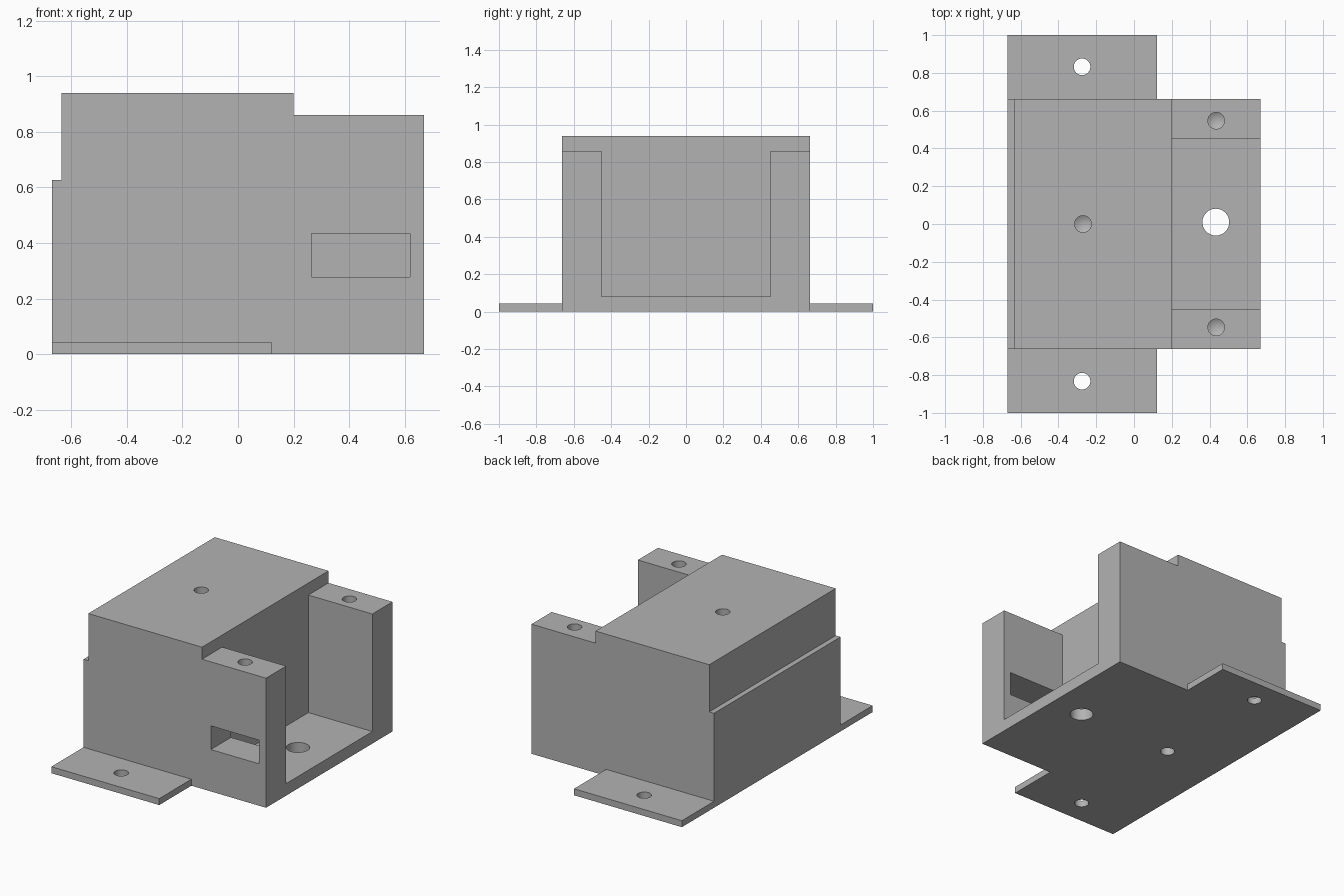
import bpy, bmesh, math
from mathutils import Vector

cube = bpy.data.objects.get("Cube")
if cube:
    bpy.data.objects.remove(cube, do_unlink=True)

grey = bpy.data.materials.new("plain grey")
grey.use_nodes = True
colour = (0.45, 0.45, 0.45, 1)
grey.diffuse_color = colour
grey.node_tree.nodes["Principled BSDF"].inputs["Base Color"].default_value = colour


def finish(name, bm):
    bmesh.ops.recalc_face_normals(bm, faces=bm.faces)
    mesh = bpy.data.meshes.new(name)
    bm.to_mesh(mesh)
    bm.free()
    mesh.materials.append(grey)
    obj = bpy.data.objects.new(name, mesh)
    bpy.context.collection.objects.link(obj)
    return obj


def extrude_profile(name, points, y0, y1):
    """Extrude an (x, z) outline along y."""
    bm = bmesh.new()
    face = bm.faces.new([bm.verts.new((x, y0, z)) for x, z in points])
    out = bmesh.ops.extrude_face_region(bm, geom=[face])
    moved = [v for v in out["geom"] if isinstance(v, bmesh.types.BMVert)]
    bmesh.ops.translate(bm, verts=moved, vec=(0, y1 - y0, 0))
    return finish(name, bm)


def box(name, x0, x1, y0, y1, z0, z1):
    return extrude_profile(name, [(x0, z0), (x1, z0), (x1, z1), (x0, z1)], y0, y1)


def drill(name, x, y, r, start, end, tip=0):
    """Vertical drill from start to end, with an optional conical tip."""
    bm = bmesh.new()
    n = 32
    rings = [[bm.verts.new((x + r * math.cos(2 * math.pi * i / n),
                            y + r * math.sin(2 * math.pi * i / n), z))
              for i in range(n)] for z in (start, end)]
    bm.faces.new(rings[0])
    for i in range(n):
        j = (i + 1) % n
        bm.faces.new((rings[0][i], rings[0][j], rings[1][j], rings[1][i]))
    if tip:
        apex = bm.verts.new(Vector((x, y, end + tip)))
        for i in range(n):
            bm.faces.new((rings[1][i], rings[1][(i + 1) % n], apex))
    else:
        bm.faces.new(rings[1])
    return finish(name, bm)


def combine(target, tool, operation):
    bpy.context.view_layer.objects.active = target
    mod = target.modifiers.new(tool.name, "BOOLEAN")
    mod.operation, mod.solver, mod.object = operation, "EXACT", tool
    bpy.ops.object.modifier_apply(modifier=mod.name)
    bpy.data.objects.remove(tool, do_unlink=True)


# Main housing: stepped side outline
W, TOP, SHOULDER, TAB = 0.663, 0.94, 0.86, 0.043
housing = extrude_profile("housing", [
    (-0.67, 0), (0.67, 0), (0.67, SHOULDER), (0.2, SHOULDER), (0.2, TOP),
    (-0.635, TOP), (-0.635, 0.627), (-0.67, 0.627)], -W, W)

# Mounting tabs on both sides
combine(housing, box("mounting_tab_plate", -0.67, 0.122, -1, 1, 0, TAB), "UNION")

# Open bay between the two posts, and the slot through the front post
cutters = [
    box("bay", 0.2, 0.9, -0.452, 0.452, 0.08, 1.2),
    box("front_slot", 0.265, 0.618, -0.9, -0.3, 0.278, 0.435),
    drill("floor_hole", 0.433, 0.01, 0.071, -0.1, 0.2),
]

# Tab holes and blind post holes
R, DEPTH, TIP = 0.044, 0.3, 0.026
for side in (-1, 1):
    cutters.append(drill("tab_hole", -0.275, side * 0.832, R, -0.1, 0.2))
    cutters.append(drill("post_hole", 0.435, side * 0.547, R, 1.2, SHOULDER - DEPTH, -TIP))

# Blind holes in the roof and underside
cutters.append(drill("roof_hole", -0.27, 0, R, 1.2, TOP - DEPTH, -TIP))
cutters.append(drill("underside_hole", -0.27, 0, R, -0.1, DEPTH, TIP))

for cutter in cutters:
    combine(housing, cutter, "DIFFERENCE")

# Smooth hole walls, crisp edges
bpy.ops.object.select_all(action="DESELECT")
housing.select_set(True)
bpy.context.view_layer.objects.active = housing
bpy.ops.object.shade_smooth_by_angle(angle=math.radians(25))
